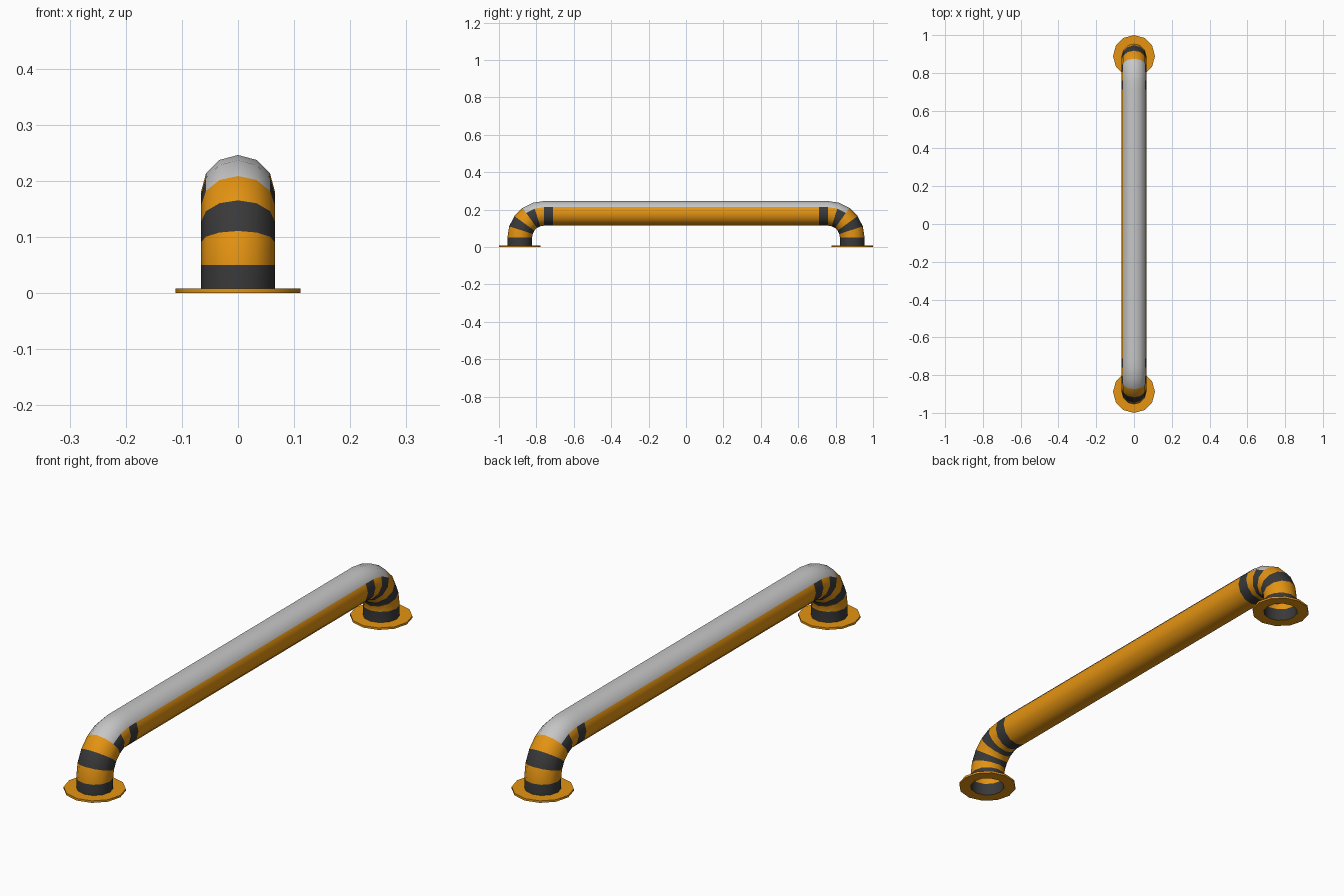
import bpy, bmesh, math

if "Cube" in bpy.data.objects:
    bpy.data.objects.remove(bpy.data.objects["Cube"])

SIDES = 12
TUBE_R, BEND_R = 0.066, 0.13
LEG_Y, BEND_Z = 0.889, 0.05
FLANGE_R, FLANGE_H = 0.111, 0.008


def material(name, rgb):
    m = bpy.data.materials.new(name)
    m.diffuse_color = (*rgb, 1)
    m.use_nodes = True
    m.node_tree.nodes["Principled BSDF"].inputs["Base Color"].default_value = m.diffuse_color
    return m


orange = material("safety orange", (0.78, 0.295, 0.006))
dark = material("charcoal", (0.041, 0.041, 0.041))
grey = material("light grey", (0.57, 0.57, 0.57))


def finish(bm, name, mats):
    bmesh.ops.recalc_face_normals(bm, faces=bm.faces)
    me = bpy.data.meshes.new(name)
    bm.to_mesh(me)
    bm.free()
    for m in mats:
        me.materials.append(m)
    ob = bpy.data.objects.new(name, me)
    bpy.context.collection.objects.link(ob)
    bpy.ops.object.select_all(action='DESELECT')
    ob.select_set(True)
    bpy.context.view_layer.objects.active = ob
    bpy.ops.object.shade_smooth_by_angle(angle=math.radians(40))
    return ob


# Half path as (y, z, tilt of the outward direction), then mirrored along y
cy = LEG_Y - BEND_R
half = [(-LEG_Y, 0, 0)]
for i in range(6):
    a = math.radians(18 * i)
    half.append((-cy - BEND_R * math.cos(a), BEND_Z + BEND_R * math.sin(a), a))
half.append((-0.712, BEND_Z + BEND_R, math.pi / 2))
path = half + [(-y, z, math.pi - a) for y, z, a in reversed(half)]

# Bent tube: alternating stripes at the ends, worn grey strip on the top
bm = bmesh.new()
rings = []
for y, z, a in path:
    ring = []
    for k in range(SIDES):
        t = 2 * math.pi * k / SIDES
        out = TUBE_R * math.cos(t)
        ring.append(bm.verts.new((TUBE_R * math.sin(t),
                                  y - out * math.cos(a), z + out * math.sin(a))))
    rings.append(ring)
last = len(rings) - 2
for s in range(last + 1):
    step = min(s, last - s)
    for k in range(SIDES):
        n = (k + 1) % SIDES
        f = bm.faces.new((rings[s][k], rings[s][n], rings[s + 1][n], rings[s + 1][k]))
        on_top = k < 2 or k >= SIDES - 2
        if on_top and step >= 4:
            f.material_index = 2
        elif step % 2 == 0 and step < 7:
            f.material_index = 1
finish(bm, "bent_tube", (orange, dark, grey))


# Flat ring flanges under both legs
def flange(name, y):
    bm = bmesh.new()
    loops = []
    for r, z in ((TUBE_R, 0), (FLANGE_R, 0), (FLANGE_R, FLANGE_H), (TUBE_R, FLANGE_H)):
        loops.append([bm.verts.new((r * math.sin(2 * math.pi * k / SIDES),
                                    y + r * math.cos(2 * math.pi * k / SIDES), z))
                      for k in range(SIDES)])
    for i in range(3):
        for k in range(SIDES):
            n = (k + 1) % SIDES
            bm.faces.new((loops[i][k], loops[i][n], loops[i + 1][n], loops[i + 1][k]))
    finish(bm, name, (orange,))


flange("front_flange", -LEG_Y)
flange("back_flange", LEG_Y)
